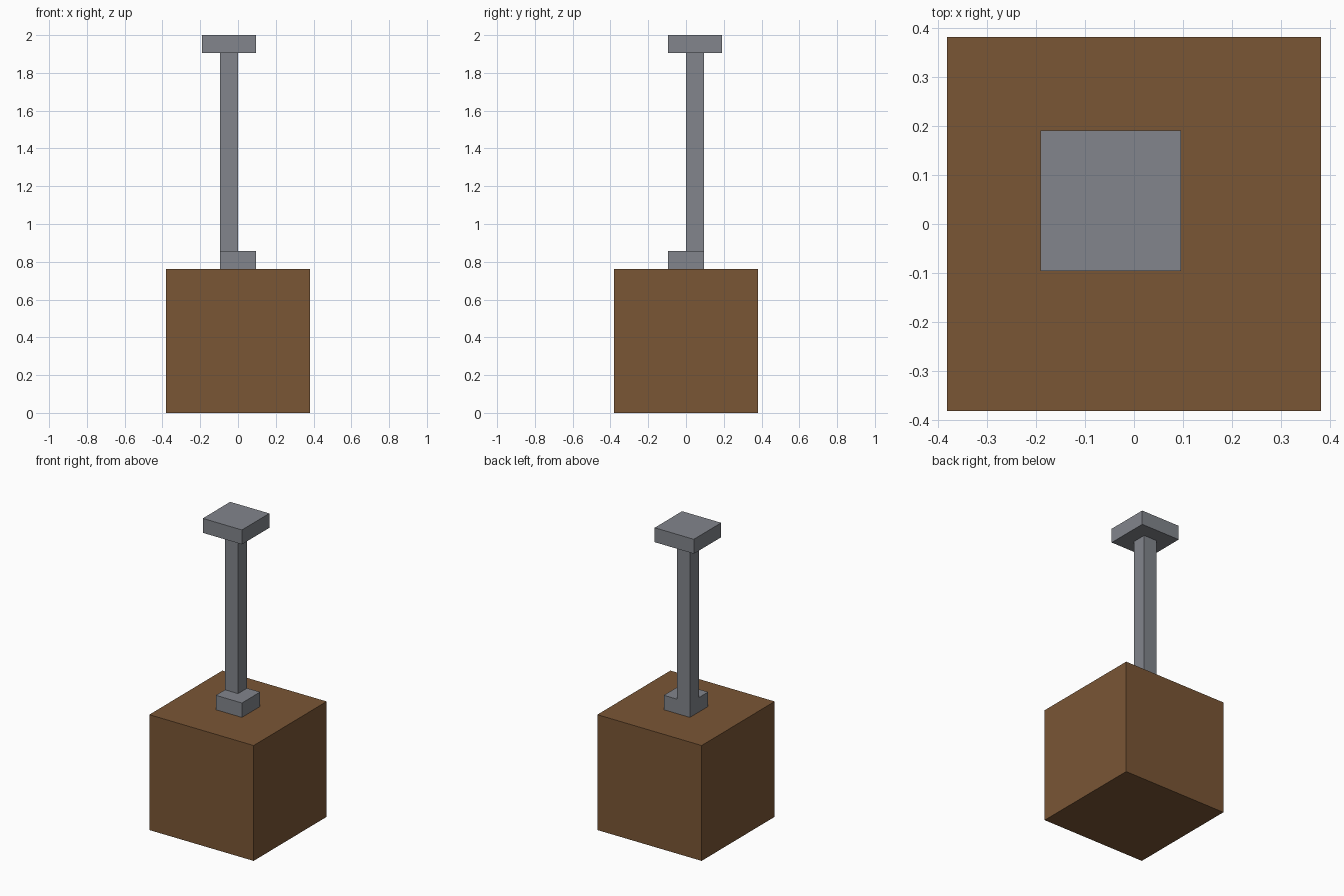
import bpy
import bmesh
from mathutils import Vector

cube = bpy.data.objects.get("Cube")
if cube:
    bpy.data.objects.remove(cube, do_unlink=True)

U = 2 / 21  # grid unit: the model is 21 units tall


def make_material(name, rgb):
    mat = bpy.data.materials.new(name)
    mat.use_nodes = True
    color = (*rgb, 1.0)
    mat.diffuse_color = color
    bsdf = next(n for n in mat.node_tree.nodes if n.type == 'BSDF_PRINCIPLED')
    bsdf.inputs["Base Color"].default_value = color
    return mat


def make_box(name, low, high, mat):
    """Box between two corners given in grid units."""
    low, high = Vector(low) * U, Vector(high) * U
    bm = bmesh.new()
    bmesh.ops.create_cube(bm, size=1)
    bmesh.ops.scale(bm, vec=high - low, verts=bm.verts)
    mesh = bpy.data.meshes.new(name)
    bm.to_mesh(mesh)
    bm.free()
    mesh.materials.append(mat)
    obj = bpy.data.objects.new(name, mesh)
    obj.location = (low + high) / 2
    bpy.context.collection.objects.link(obj)
    return obj


brown = make_material("wood brown", (0.195, 0.093, 0.036))
grey = make_material("metal grey", (0.223, 0.235, 0.262))

# Large wooden block with an off-centre post and cap
make_box("block", (-4, -4, 0), (4, 4, 8), brown)
make_box("post_base", (-1, -1, 8), (1, 1, 9), grey)
make_box("post", (-1, 0, 9), (0, 1, 20), grey)
make_box("post_cap", (-2, -1, 20), (1, 2, 21), grey)
